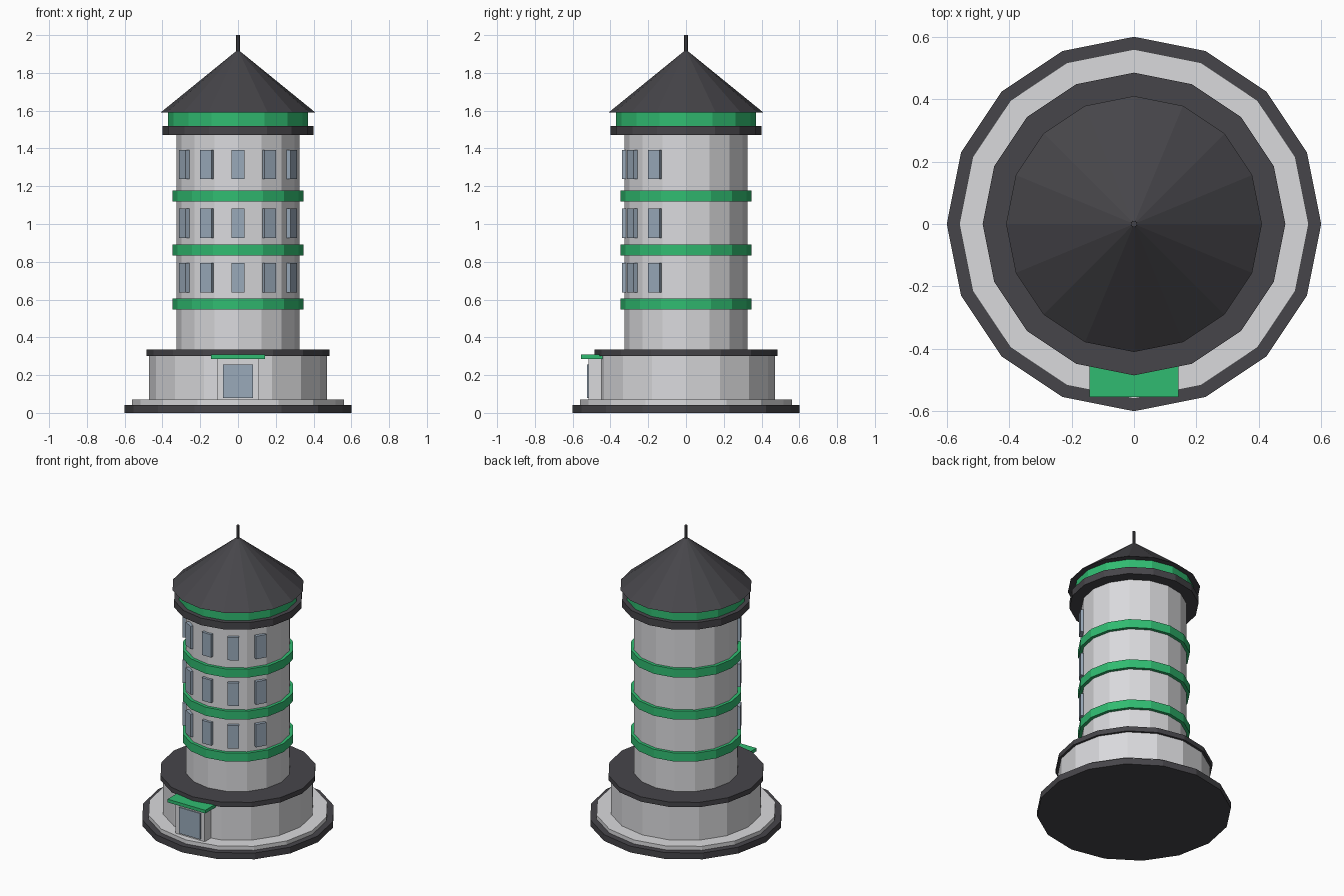
import bpy
import bmesh
from math import radians
from mathutils import Matrix

if "Cube" in bpy.data.objects:
    bpy.data.objects.remove(bpy.data.objects["Cube"])


def material(name, rgb):
    mat = bpy.data.materials.new(name)
    mat.use_nodes = True
    mat.diffuse_color = (*rgb, 1)
    mat.node_tree.nodes["Principled BSDF"].inputs["Base Color"].default_value = (*rgb, 1)
    return mat


STONE = material("pale grey", (0.70, 0.70, 0.72))
SLATE = material("dark slate", (0.062, 0.06, 0.068))
GREEN = material("green", (0.03, 0.50, 0.165))
GLASS = material("blue grey glass", (0.32, 0.40, 0.49))


def finish(name, bm, mat):
    mesh = bpy.data.meshes.new(name)
    bm.to_mesh(mesh)
    bm.free()
    mesh.materials.append(mat)
    obj = bpy.data.objects.new(name, mesh)
    bpy.context.collection.objects.link(obj)
    return obj


def drum(name, mat, r, z0, z1, top=None, sides=16):
    """Faceted cylinder or cone between two heights."""
    bm = bmesh.new()
    bmesh.ops.create_cone(bm, cap_ends=True, segments=sides, radius1=r,
                          radius2=r if top is None else top, depth=z1 - z0,
                          matrix=Matrix.Translation((0, 0, (z0 + z1) / 2)))
    return finish(name, bm, mat)


def box(name, mat, width, y0, y1, z0, z1, angle=0):
    """Box centred on x, turned around the tower axis."""
    bm = bmesh.new()
    place = (Matrix.Rotation(radians(angle), 4, "Z")
             @ Matrix.Translation((0, (y0 + y1) / 2, (z0 + z1) / 2))
             @ Matrix.Diagonal((width, y1 - y0, z1 - z0, 1)))
    bmesh.ops.create_cube(bm, size=1, matrix=place)
    return finish(name, bm, mat)


# Base and ground floor
drum("foundation", SLATE, 0.6, 0, 0.043)
drum("plinth_step", STONE, 0.56, 0.043, 0.07)
drum("ground_floor", STONE, 0.47, 0.07, 0.302)
drum("ground_floor_ledge", SLATE, 0.485, 0.302, 0.335)

# Shaft with its bands
drum("tower_shaft", STONE, 0.325, 0.335, 1.472)
for i in range(3):
    z = 0.577 + 0.286 * i
    drum(f"band_{i + 1}", GREEN, 0.346, z - 0.029, z + 0.029)

# Three rows of five windows around the front
for row, z in enumerate((0.715, 1.005, 1.315)):
    for col in range(5):
        box(f"window_{row + 1}_{col + 1}", GLASS, 0.07, -0.34, -0.315,
            z - 0.078, z + 0.078, 30 * (col - 2))

# Cornice, collar, roof and spire
drum("cornice", SLATE, 0.4, 1.472, 1.52)
drum("roof_collar", GREEN, 0.37, 1.52, 1.59)
drum("roof", SLATE, 0.41, 1.59, 1.915, top=0.01)
drum("spire", SLATE, 0.01, 1.90, 2.0, sides=8)

# Entrance
box("porch", STONE, 0.22, -0.515, -0.40, 0.07, 0.29)
box("door", GLASS, 0.16, -0.523, -0.51, 0.08, 0.257)
box("canopy", GREEN, 0.284, -0.555, -0.42, 0.286, 0.308)
